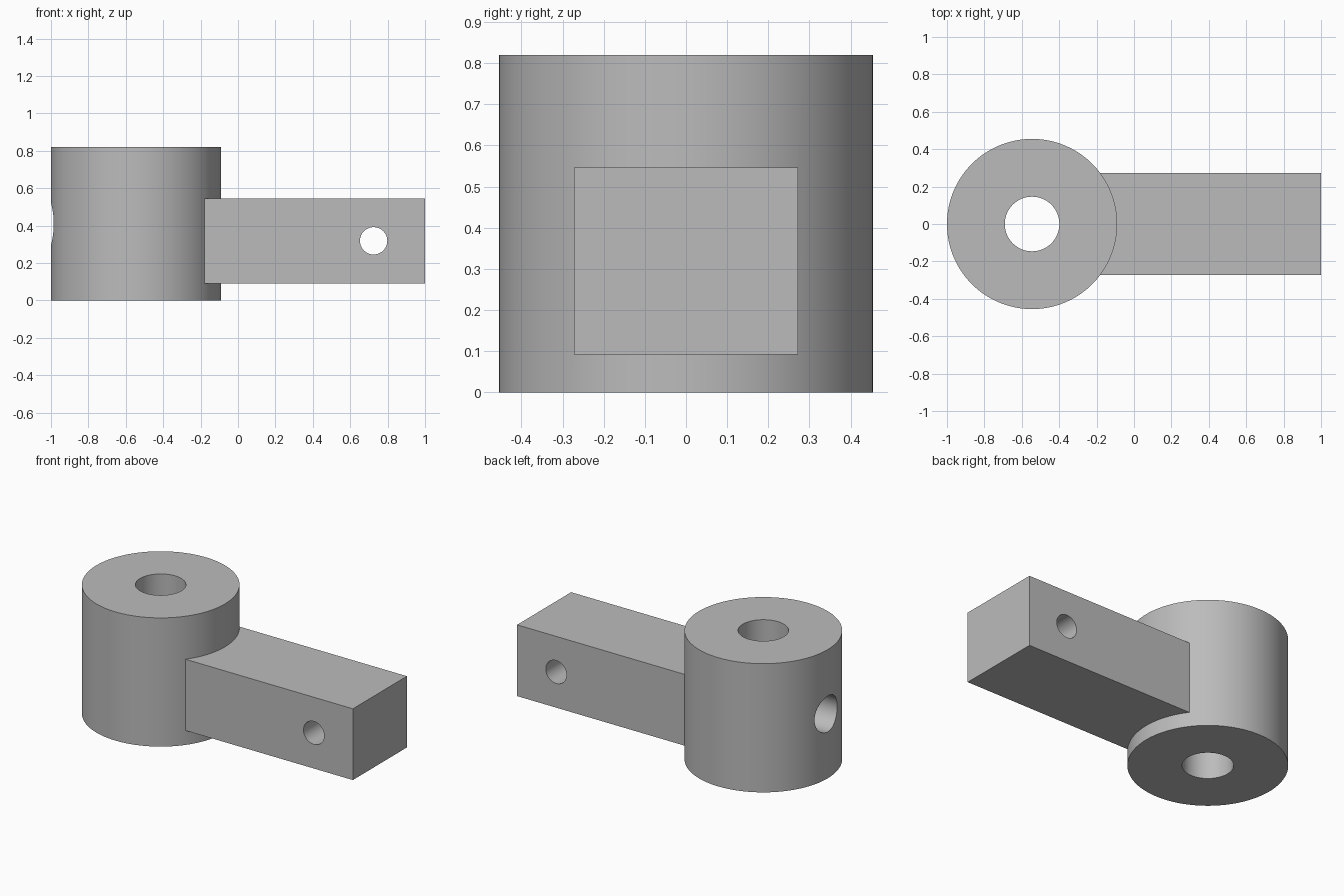
import bpy
import math

if "Cube" in bpy.data.objects:
    bpy.data.objects.remove(bpy.data.objects["Cube"], do_unlink=True)

HUB_X, HUB_R, HUB_H = -0.545, 0.455, 0.82

grey = bpy.data.materials.new("plain grey")
grey.use_nodes = True
grey.diffuse_color = (0.5, 0.5, 0.5, 1)
grey.node_tree.nodes["Principled BSDF"].inputs["Base Color"].default_value = (0.5, 0.5, 0.5, 1)


def cylinder(name, radius, depth, centre, rotation=(0, 0, 0), sides=64):
    bpy.ops.mesh.primitive_cylinder_add(vertices=sides, radius=radius, depth=depth,
                                        location=centre, rotation=rotation)
    obj = bpy.context.object
    obj.name = name
    obj.data.materials.append(grey)
    return obj


def block(name, low, high):
    centre = [(a + b) / 2 for a, b in zip(low, high)]
    bpy.ops.mesh.primitive_cube_add(size=1, location=centre)
    obj = bpy.context.object
    obj.name = name
    obj.scale = [b - a for a, b in zip(low, high)]
    bpy.ops.object.transform_apply(location=False, rotation=False, scale=True)
    obj.data.materials.append(grey)
    return obj


def combine(target, other, operation):
    mod = target.modifiers.new(other.name, 'BOOLEAN')
    mod.operation = operation
    mod.solver = 'EXACT'
    mod.object = other
    bpy.context.view_layer.objects.active = target
    bpy.ops.object.modifier_apply(modifier=mod.name)
    bpy.data.objects.remove(other, do_unlink=True)


# Round hub joined to the square arm
bracket = cylinder("hub_with_arm", HUB_R, HUB_H, (HUB_X, 0, HUB_H / 2), sides=128)
arm = block("arm", (-0.36, -0.272, 0.092), (1, 0.272, 0.546))
combine(bracket, arm, 'UNION')

# Vertical bore, cross hole near the arm's end, radial hole into the bore
quarter = math.pi / 2
holes = [
    cylinder("bore", 0.146, 1.2, (HUB_X, 0, HUB_H / 2)),
    cylinder("cross_hole", 0.073, 0.8, (0.725, 0, 0.319), (quarter, 0, 0)),
    cylinder("radial_hole", 0.114, 0.6, (HUB_X - 0.3, 0, 0.41), (0, quarter, 0)),
]
for hole in holes:
    combine(bracket, hole, 'DIFFERENCE')

# Smooth round walls with crisp edges
bpy.ops.object.select_all(action='DESELECT')
bracket.select_set(True)
bpy.context.view_layer.objects.active = bracket
bpy.ops.object.shade_smooth_by_angle(angle=math.radians(30))
